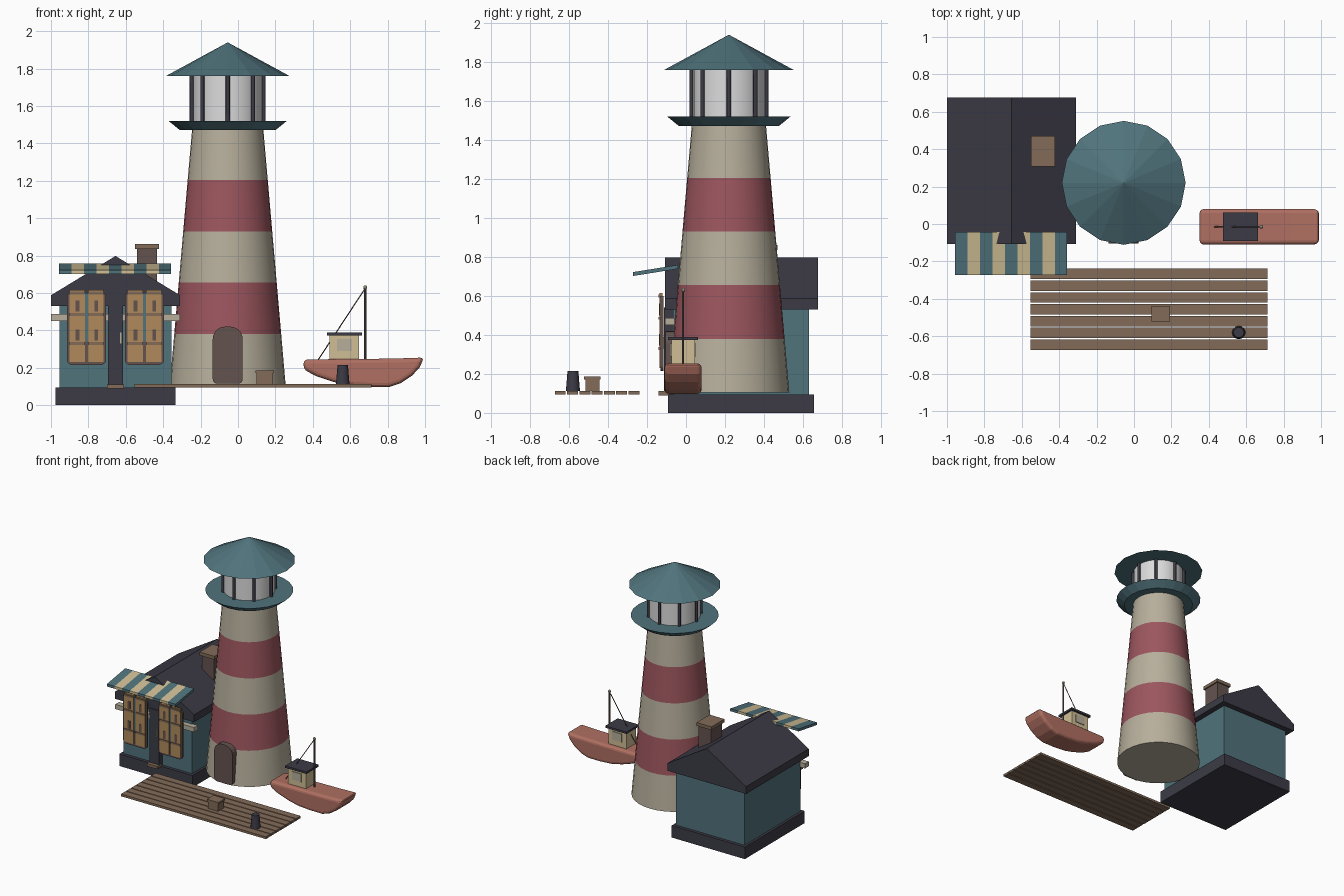
import bpy, bmesh, math
from mathutils import Vector

if "Cube" in bpy.data.objects:
    bpy.data.objects.remove(bpy.data.objects["Cube"], do_unlink=True)


def material(name, hex_code):
    rgb = [int(hex_code[i:i + 2], 16) / 255 for i in (0, 2, 4)]
    col = [c / 12.92 if c < 0.04 else ((c + 0.055) / 1.055) ** 2.4 for c in rgb] + [1]
    m = bpy.data.materials.new(name)
    m.use_nodes = True
    m.diffuse_color = col
    m.node_tree.nodes["Principled BSDF"].inputs["Base Color"].default_value = col
    return m


TEAL = material("teal", "50737c")
STONE = material("stone cream", "b7af9c")
RED = material("band red", "9c565e")
CREAM = material("canvas cream", "d0bf96")
CORAL = material("hull coral", "b07062")
WOOD = material("wood brown", "826b58")
SLATE = material("dark slate", "3c3b46")
UMBER = material("dark umber", "64544f")
TAN = material("window tan", "b08a5c")
WHITE = material("lamp white", "dcdcdc")


def finish(name, bm, *mats):
    bmesh.ops.recalc_face_normals(bm, faces=bm.faces)
    me = bpy.data.meshes.new(name)
    bm.to_mesh(me)
    bm.free()
    for m in mats:
        me.materials.append(m)
    ob = bpy.data.objects.new(name, me)
    bpy.context.collection.objects.link(ob)
    return ob


def box(name, mat, x, y, z):
    """Box from (min, max) pairs."""
    bm = bmesh.new()
    bmesh.ops.create_cube(bm, size=1)
    for v in bm.verts:
        v.co = [(r[0] + r[1]) / 2 + c * (r[1] - r[0]) for c, r in zip(v.co, (x, y, z))]
    return finish(name, bm, mat)


def lathe(name, mats, centre, profile, sides, smooth=True):
    """Stack of rings from (radius, z) pairs, capped at both ends."""
    bm = bmesh.new()
    rings = []
    for r, z in profile:
        count = sides if r > 0 else 1
        rings.append([bm.verts.new((centre[0] + r * math.cos(math.tau * i / sides),
                                    centre[1] + r * math.sin(math.tau * i / sides), z))
                      for i in range(count)])
    for k, (a, b) in enumerate(zip(rings, rings[1:])):
        for i in range(sides):
            j = (i + 1) % sides
            corners = [a[i], a[j]] + ([b[j], b[i]] if len(b) > 1 else [b[0]])
            f = bm.faces.new(corners)
            f.smooth = smooth
            f.material_index = k % len(mats)
    for ring in (rings[0], rings[-1]):
        if len(ring) > 1:
            bm.faces.new(ring)
    return finish(name, bm, *mats)


def extrude(name, mat, outline, y0, y1):
    """Outline in x, z pushed along y."""
    bm = bmesh.new()
    front = bm.faces.new([bm.verts.new((x, y0, z)) for x, z in outline])
    out = bmesh.ops.extrude_face_region(bm, geom=[front])
    bmesh.ops.translate(bm, vec=(0, y1 - y0, 0),
                        verts=[g for g in out["geom"] if isinstance(g, bmesh.types.BMVert)])
    return finish(name, bm, mat)


def rounded(x0, x1, z0, z1, bottom, top):
    """Rounded rectangle outline with separate bottom and top corner radii."""
    pts = []
    for cx, cz, r, start in ((x1 - bottom, z0 + bottom, bottom, 270), (x1 - top, z1 - top, top, 0),
                             (x0 + top, z1 - top, top, 90), (x0 + bottom, z0 + bottom, bottom, 180)):
        for k in range(6):
            a = math.radians(start + 18 * k)
            pts.append((cx + r * math.cos(a), cz + r * math.sin(a)))
    return pts


def rod(name, mat, a, b, radius):
    a, b = Vector(a), Vector(b)
    bm = bmesh.new()
    bmesh.ops.create_cone(bm, cap_ends=True, segments=8, radius1=radius, radius2=radius,
                          depth=(b - a).length)
    ob = finish(name, bm, mat)
    ob.location = (a + b) / 2
    ob.rotation_euler = (b - a).to_track_quat("Z", "Y").to_euler()
    return ob


# Lighthouse tower with alternating bands
C = (-0.055, 0.22)
bands = [(0.31 - 0.12 * i / 5, 0.105 + 0.275 * i) for i in range(6)]
lathe("tower", [STONE, RED], C, bands, 32)
lathe("gallery", [TEAL], C, [(0.257, 1.472), (0.316, 1.52)], 24, False)
lathe("lantern_glass", [WHITE], C, [(0.185, 1.52), (0.185, 1.765)], 24)
lathe("lantern_roof", [TEAL], C, [(0.331, 1.76), (0, 1.94)], 16, False)
for i in range(8):
    a = math.tau * i / 8
    p = (C[0] + 0.192 * math.cos(a), C[1] + 0.192 * math.sin(a))
    lathe("lantern_post", [SLATE], p, [(0.011, 1.52), (0.011, 1.765)], 8)
extrude("tower_door", UMBER, rounded(-0.135, 0.025, 0.115, 0.42, 0.025, 0.065), -0.105, 0)

# House body and gabled roof
MID = -0.655
box("foundation", SLATE, (-0.975, -0.335), (-0.092, 0.657), (0, 0.095))
box("house_walls", TEAL, (-0.955, -0.355), (-0.067, 0.632), (0.095, 0.54))
extrude("house_roof", SLATE, [(-1, 0.53), (-0.31, 0.53), (-0.31, 0.588), (MID, 0.798), (-1, 0.588)],
        -0.107, 0.677)
box("chimney", UMBER, (-0.54, -0.432), (0.32, 0.46), (0.6, 0.84))
box("chimney_cap", WOOD, (-0.552, -0.422), (0.308, 0.47), (0.836, 0.862))

# House front
box("front_beam", STONE, (-1, -0.31), (-0.107, -0.06), (0.45, 0.487))
box("house_door", SLATE, (MID - 0.04, MID + 0.04), (-0.112, -0.06), (0.095, 0.54))
box("door_handle", STONE, (-0.632, -0.624), (-0.12, -0.11), (0.33, 0.39))
box("door_step", WOOD, (-0.7, -0.61), (-0.14, -0.085), (0.09, 0.112))

# Windows with paired leaves
for cx in (MID - 0.155, MID + 0.155):
    extrude("window_frame", UMBER, rounded(cx - 0.105, cx + 0.105, 0.215, 0.6, 0.03, 0.02), -0.13, -0.116)
    box("window_gap", TEAL, (cx - 0.008, cx + 0.008), (-0.134, -0.129), (0.34, 0.6))
    for s in (-1, 1):
        m = cx + s * 0.05
        box("window_leaf", TAN, (m - 0.041, m + 0.041), (-0.136, -0.12), (0.23, 0.615))
        for z in (0.33, 0.485, 0.6):
            box("window_bar", WOOD, (m - 0.043, m + 0.043), (-0.141, -0.13), (z - 0.007, z + 0.007))
        for z in (0.345, 0.5):
            box("window_slat", UMBER, (m - 0.008, m + 0.012), (-0.139, -0.13), (z, z + 0.06))

# Striped awning, sloping down to the front
width = 0.6 / 9
for i in range(9):
    x = -0.957 + i * width
    stripe = box("awning_stripe", CREAM if i % 2 else TEAL, (x, x + width), (-0.272, -0.042), (0, 0.02))
    for v in stripe.data.vertices:
        v.co.z += 0.739 + (v.co.y + 0.042) * 0.16

# Dock with crate and bollard
for i in range(7):
    y = -0.645 + i * 0.063
    box("dock_plank", WOOD, (-0.553, 0.715), (y - 0.028, y + 0.028), (0.095, 0.113))
box("crate", WOOD, (0.1, 0.187), (-0.516, -0.444), (0.113, 0.175))
box("crate_lid", WOOD, (0.094, 0.193), (-0.522, -0.438), (0.172, 0.187))
lathe("bollard", [SLATE], (0.56, -0.58), [(0.036, 0.113), (0.028, 0.215)], 12)

# Boat hull, bevelled along its sides
hull = extrude("hull", CORAL, [(0.35, 0.245), (0.352, 0.19), (0.42, 0.155), (0.51, 0.125), (0.6, 0.105),
                               (0.7, 0.098), (0.81, 0.098), (0.87, 0.118), (0.93, 0.158), (0.97, 0.2),
                               (0.995, 0.255), (0.85, 0.25), (0.65, 0.247)], -0.11, 0.08)
bevel = hull.modifiers.new("soft_edges", "BEVEL")
bevel.width = 0.022
bevel.segments = 3
bevel.limit_method = "ANGLE"
bevel.angle_limit = math.radians(50)

# Boat cabin and rigging
Y = -0.015
box("cabin", CREAM, (0.49, 0.648), (Y - 0.06, Y + 0.06), (0.24, 0.376))
for s in (-1, 1):
    y = Y + s * 0.062
    box("cabin_window", STONE, (0.528, 0.61), (y - 0.004, y + 0.004), (0.29, 0.355))
box("cabin_roof", SLATE, (0.477, 0.663), (Y - 0.077, Y + 0.077), (0.374, 0.39))
rod("mast", UMBER, (0.68, Y, 0.24), (0.68, Y, 0.63), 0.006)
rod("stay_rope", UMBER, (0.43, Y, 0.245), (0.68, Y, 0.625), 0.003)
bm = bmesh.new()
bmesh.ops.create_icosphere(bm, subdivisions=2, radius=0.011)
bmesh.ops.translate(bm, vec=(0.68, Y, 0.63), verts=bm.verts)
finish("mast_ball", bm, STONE)
